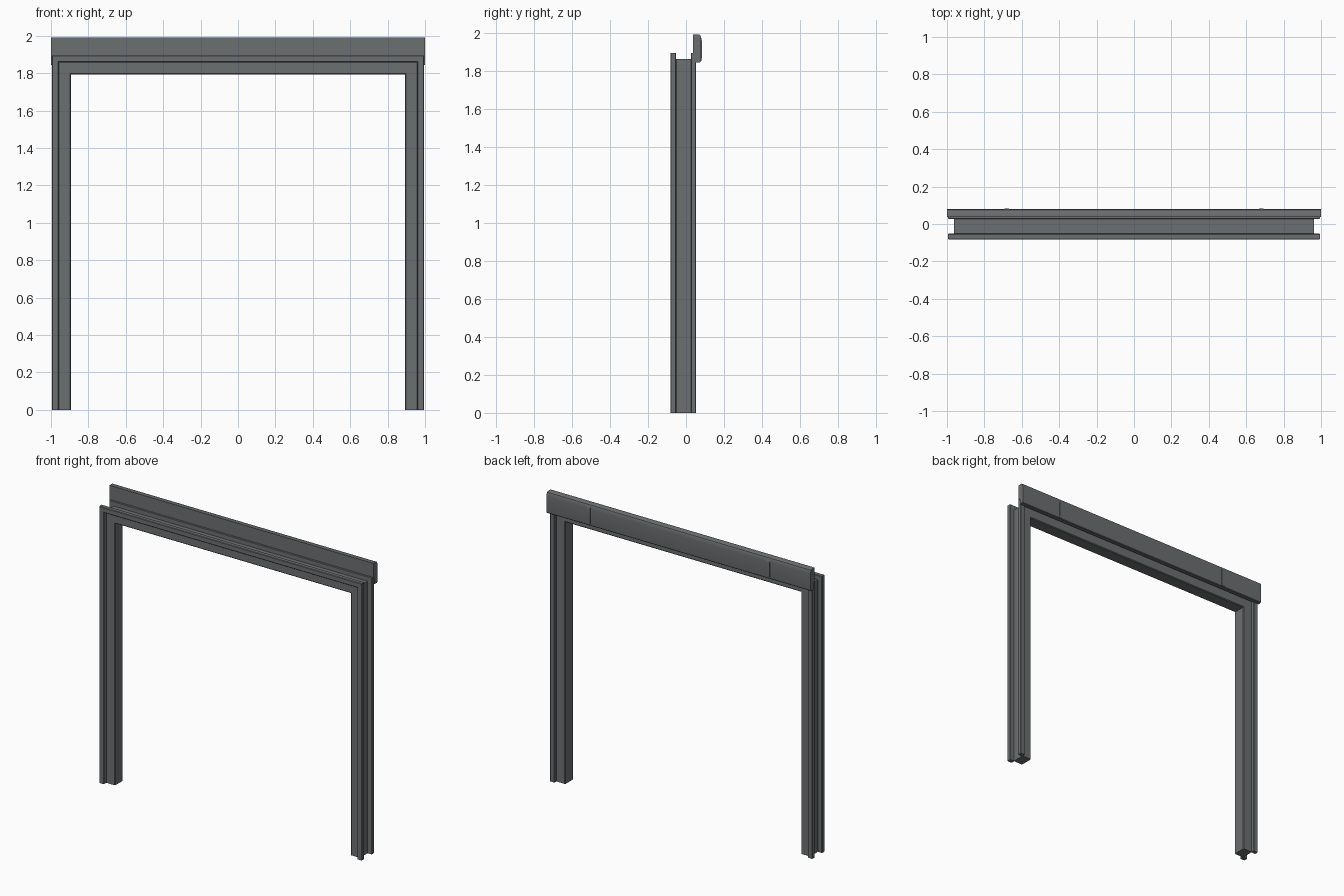
import bpy

cube = bpy.data.objects.get("Cube")
if cube:
    bpy.data.objects.remove(cube)

# One dark metal finish
metal = bpy.data.materials.new("dark_grey_metal")
metal.use_nodes = True
tone = (0.15, 0.16, 0.165, 1)
metal.diffuse_color = tone
metal.node_tree.nodes["Principled BSDF"].inputs["Base Color"].default_value = tone

HALF_OPENING, OPENING_TOP = 0.892, 1.792


def loft(name, rings):
    """Skin a closed solid through matching rings of points."""
    n = len(rings[0])
    faces = [(r * n + i, r * n + (i + 1) % n, (r + 1) * n + (i + 1) % n, (r + 1) * n + i)
             for r in range(len(rings) - 1) for i in range(n)]
    faces.append(tuple(reversed(range(n))))
    faces.append(tuple(range((len(rings) - 1) * n, len(rings) * n)))
    mesh = bpy.data.meshes.new(name)
    mesh.from_pydata([p for ring in rings for p in ring], [], faces)
    mesh.materials.append(metal)
    obj = bpy.data.objects.new(name, mesh)
    bpy.context.collection.objects.link(obj)
    bpy.ops.object.select_all(action="DESELECT")
    obj.select_set(True)
    bpy.context.view_layer.objects.active = obj
    bpy.ops.object.mode_set(mode="EDIT")
    bpy.ops.mesh.select_all(action="SELECT")
    bpy.ops.mesh.normals_make_consistent(inside=False)
    bpy.ops.object.mode_set(mode="OBJECT")
    bpy.ops.object.shade_smooth_by_angle()
    return obj


def frame(name, d0, d1, y0, y1, c):
    """Sweep a chamfered bar up, across and down the opening, with mitred corners."""
    profile = [(d0 + c, y0), (d1 - c, y0), (d1, y0 + c), (d1, y1 - c),
               (d1 - c, y1), (d0 + c, y1), (d0, y1 - c), (d0, y0 + c)]
    corners = [(-1, 0), (-1, 1), (1, 1), (1, 0)]
    loft(name, [[(sx * (HALF_OPENING + d), y, top * (OPENING_TOP + d)) for d, y in profile]
                for sx, top in corners])


def extrude_x(name, profile, x0, x1):
    return loft(name, [[(x, y, z) for y, z in profile] for x in (x0, x1)])


# Door frame: inner body with two outer lips forming a channel
frame("frame_body", 0, 0.07, -0.056, 0.032, 0.005)
frame("front_lip", 0.067, 0.102, -0.082, -0.052, 0.003)
frame("back_lip", 0.067, 0.102, 0.027, 0.053, 0.003)

# Stepped cover rail with a rounded back
cover = [(0.037, 1.885), (0.037, 1.99), (0.068, 1.99), (0.075, 1.986), (0.079, 1.976),
         (0.08, 1.96), (0.08, 1.86), (0.078, 1.848), (0.074, 1.844), (0.05, 1.844), (0.05, 1.885)]
extrude_x("cover_rail", cover, -1, 1)

# Thin joint strips on the back of the cover
strip = [(0.074, 1.982), (0.082, 1.97), (0.083, 1.955), (0.083, 1.865), (0.081, 1.85), (0.074, 1.85)]
for side, sx in (("left", 1), ("right", -1)):
    extrude_x(side + "_joint_strip", strip, sx * 0.68 - 0.012, sx * 0.68 + 0.012)
